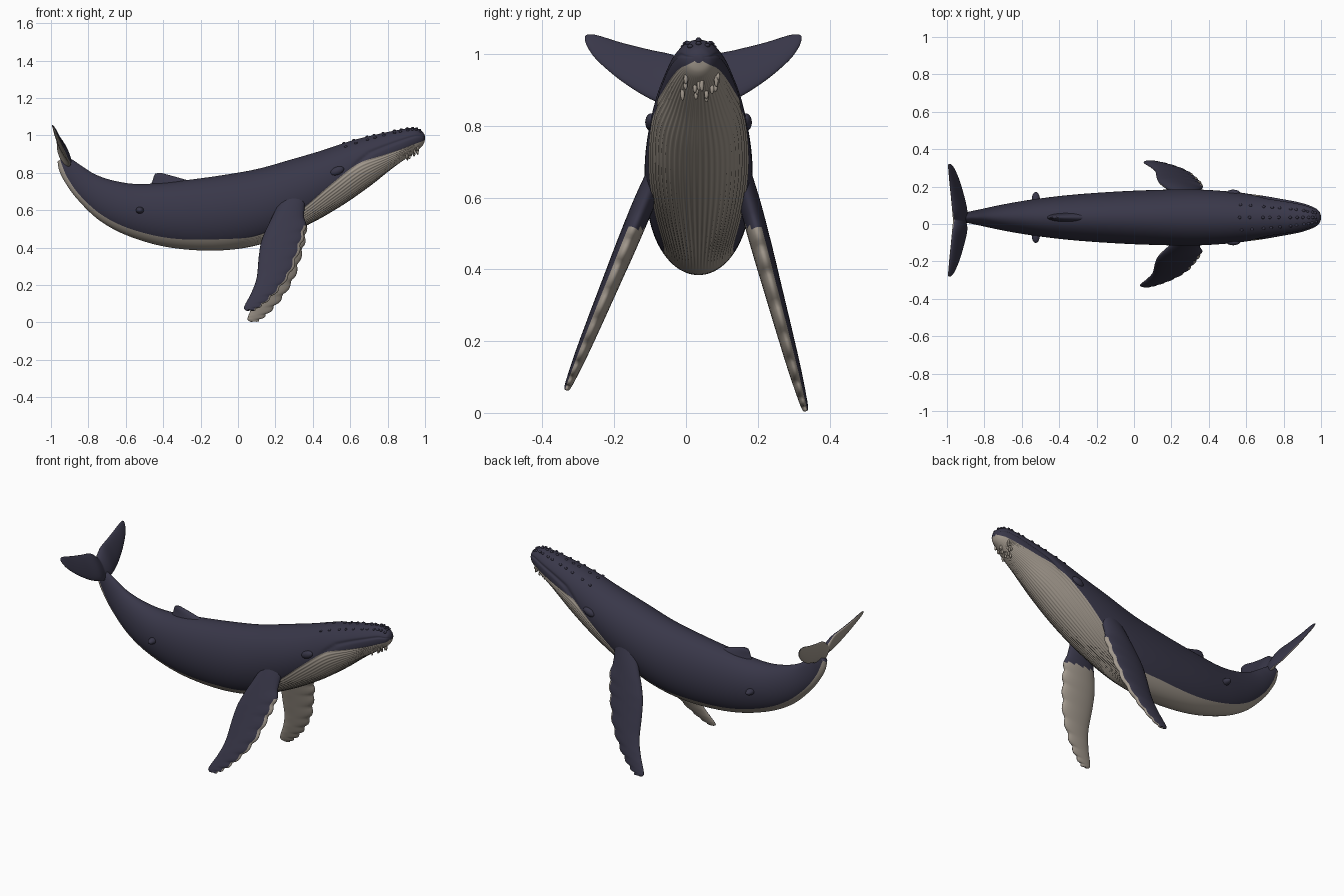
import bpy, bmesh, math, random
from mathutils import Vector, Matrix

if "Cube" in bpy.data.objects:
    bpy.data.objects.remove(bpy.data.objects["Cube"])

random.seed(4)
CY = 0.035  # body centre line in y


def material(name, rgb):
    m = bpy.data.materials.new(name)
    m.diffuse_color = (*rgb, 1)
    m.use_nodes = True
    m.node_tree.nodes["Principled BSDF"].inputs["Base Color"].default_value = m.diffuse_color
    return m


MATS = [material("slate blue skin", (0.040, 0.038, 0.066)),
        material("pale belly", (0.37, 0.325, 0.275))]


def at(st, t):
    """Catmull-Rom value of a station table at parameter t."""
    n = len(st) - 1
    i = min(int(t), n - 1)
    f = t - i
    a, b, c, d = (st[max(0, min(n, i + k))] for k in (-1, 0, 1, 2))
    return [0.5 * (2 * q + (r - p) * f + (2 * p - 5 * q + 4 * r - s) * f * f
                   + (3 * q - p - 3 * r + s) * f ** 3) for p, q, r, s in zip(a, b, c, d)]


def finish(bm, name):
    bmesh.ops.recalc_face_normals(bm, faces=bm.faces[:])
    me = bpy.data.meshes.new(name)
    for f in bm.faces:
        f.smooth = True
    bm.to_mesh(me)
    bm.free()
    for m in MATS:
        me.materials.append(m)
    ob = bpy.data.objects.new(name, me)
    bpy.context.collection.objects.link(ob)
    return ob


def loft(name, rings, rule):
    """Skin closed rings; rule(i, j) gives the material of each quad."""
    bm = bmesh.new()
    vs = [[bm.verts.new(p) for p in r] for r in rings]
    n = len(rings[0])
    for i in range(len(vs) - 1):
        for j in range(n):
            k = (j + 1) % n
            f = bm.faces.new((vs[i][j], vs[i][k], vs[i + 1][k], vs[i + 1][j]))
            f.material_index = rule(i, j)
    bm.faces.new(vs[0])
    bm.faces.new(vs[-1])
    return finish(bm, name)


# Body stations, tail to snout: top x,z, bottom x,z, half width, pale fraction
BODY = [(-.925, .89, -.965, .86, .018, .35), (-.885, .87, -.955, .81, .024, .28),
        (-.84, .84, -.925, .75, .030, .20), (-.76, .79, -.86, .66, .045, .15),
        (-.65, .755, -.74, .545, .070, .14), (-.52, .74, -.58, .46, .095, .14),
        (-.33, .755, -.36, .40, .120, .14), (-.10, .785, -.10, .385, .138, .15),
        (.10, .82, .13, .42, .147, .13), (.28, .87, .35, .51, .150, .25),
        (.45, .92, .54, .615, .140, .42), (.60, .97, .70, .725, .122, .52),
        (.74, 1.005, .82, .82, .100, .42), (.86, 1.03, .91, .885, .080, .34),
        (.94, 1.04, .965, .925, .058, .30), (.985, 1.02, .99, .95, .036, .28),
        (.999, 1.0, .999, .975, .012, .25)]


def body_point(t, th, pleat=0.0):
    tx, tz, bx, bz, w, _ = at(BODY, t)
    c = Vector(((tx + bx) / 2, CY, (tz + bz) / 2))
    up = Vector(((tx - bx) / 2, 0, (tz - bz) / 2))
    s = 1 - pleat
    if t > 10.6:  # mouth crease
        v = 0.25 - 0.35 * max(0, 11.5 - t)
        s -= 0.07 * min(1, (t - 10.6) * 2) * math.exp(-((math.sin(th) - v) / 0.09) ** 2)
    return c + up * math.sin(th) * s + Vector((0, w * math.cos(th) * s, 0))


LOW, HIGH, SUB = 48, 40, 8
rings = []
for i in range((len(BODY) - 1) * SUB + 1):
    t = i / SUB
    edge = math.asin(2 * at(BODY, t)[5] - 1)
    grow = max(0, min(1, t - 7.5, 14.5 - t))
    side = []
    for j in range(LOW + HIGH + 1):
        if j <= LOW:  # pleated throat
            th = -math.pi / 2 + (edge + math.pi / 2) * j / LOW
            g = 0.014 * grow * (1 - math.cos(j / LOW * 12 * math.tau))
        else:
            th = edge + (math.pi / 2 - edge) * (j - LOW) / HIGH
            g = 0
        side.append((th, g))
    ring = [body_point(t, th, g) for th, g in side]
    ring += [body_point(t, math.pi - th, g) for th, g in side[-2:0:-1]]
    rings.append(ring)
N = 2 * (LOW + HIGH)
loft("body", rings, lambda i, j: int(j < LOW or j >= N - LOW))


def fin(name, sections, rule, seg=24):
    """sections: (leading point, trailing point, half thickness vector)"""
    rs = []
    for lead, trail, n in sections:
        c, a = (lead + trail) / 2, (lead - trail) / 2
        rs.append([c + a * math.cos(k * math.tau / seg) + n * math.sin(k * math.tau / seg)
                   for k in range(seg)])
    return loft(name, rs, lambda i, j: rule(rs[i][j], (j + .5) * math.tau / seg))


# Flippers: leading x,z, trailing x,z, half thickness; knobbly leading edge
FLIP = [(.37, .69, .25, .70, .025), (.355, .61, .185, .57, .030), (.352, .50, .130, .45, .029),
        (.325, .40, .112, .36, .026), (.28, .28, .100, .24, .022), (.21, .18, .072, .16, .018),
        (.14, .11, .040, .10, .013), (.085, .072, .032, .074, .009), (.06, .063, .045, .063, .003)]


def flipper(name, side, spread, drop, shift):
    secs = []
    for i in range((len(FLIP) - 1) * 10 + 1):
        t = i / 10
        lx, lz, tx, tz, h = at(FLIP, t)
        if 1.5 < t < 7.5:
            b = 0.012 * abs(math.sin((t - 1.5) * math.pi * 1.5))
            lx, lz = lx + b, lz - b * 0.4
        pts = []
        for x, z in ((lx, lz), (tx, tz)):
            d = (0.65 - z) / 0.59
            pts.append(Vector((x + shift * d, CY + side * (0.125 + spread * d), 0.65 - (0.65 - z) * drop)))
        out = Vector((0, side * 0.59 * drop, spread)).normalized()
        secs.append((pts[0], pts[1], out * h))
    fin(name, secs, lambda p, a: int(p.z < .52 and (math.sin(a) < -.1 or math.cos(a) > .85)))


flipper("right_flipper", -1, 0.245, 1.0, 0.0)
flipper("left_flipper", 1, 0.175, 1.1, 0.02)

# Tail flukes: y, leading x,z, trailing x,z, half thickness
FLUKE = [(0, -.905, .83, -.960, .955, .024), (.05, -.895, .85, -.968, .995, .020),
         (.12, -.908, .875, -.976, 1.012, .016), (.20, -.93, .925, -.985, 1.032, .012),
         (.265, -.955, .98, -.991, 1.052, .008), (.292, -.972, 1.015, -.993, 1.055, .006),
         (.302, -.983, 1.038, -.990, 1.05, .002)]
half = []
for i in range((len(FLUKE) - 1) * 6 + 1):
    y, lx, lz, tx, tz, h = at(FLUKE, i / 6)
    p = Vector((tx - lx, 0, tz - lz)).normalized()
    half.append((y, lx, lz, tx, tz, Vector((p.z, 0, -p.x)) * h))
both = [(-h[0], *h[1:]) for h in half[:0:-1]] + half
fin("tail_flukes", [(Vector((lx, y + .02, lz)), Vector((tx, y + .02, tz)), n)
                    for y, lx, lz, tx, tz, n in both], lambda p, a: int(math.sin(a) < -.1))

# Dorsal fin
DORSAL = [(-.20, .74, -.48, .71, .030), (-.31, .772, -.458, .755, .018),
          (-.375, .79, -.45, .782, .011), (-.41, .80, -.442, .797, .004)]
secs = []
for i in range(25):
    lx, lz, tx, tz, h = at(DORSAL, i / 8)
    secs.append((Vector((lx, CY, lz)), Vector((tx, CY, tz)), Vector((0, h, 0))))
fin("dorsal_fin", secs, lambda p, a: 0)


def blobs(name, items, mat=0):
    """One object made of ellipsoids: (centre, radii, tilt about y)."""
    bm = bmesh.new()
    for c, r, tilt in items:
        bmesh.ops.create_uvsphere(bm, u_segments=14, v_segments=8, radius=1,
                                  matrix=Matrix.Translation(c) @ Matrix.Rotation(tilt, 4, 'Y')
                                  @ Matrix.Diagonal((*r, 1)))
    for f in bm.faces:
        f.material_index = mat
    return finish(bm, name)


# Brow bumps around the eyes and small bumps on the rear flanks
blobs("eye_bumps", [(Vector((.53, CY + s * .131, .81)), (.04, .018, .022), -.4) for s in (-1, 1)])
blobs("flank_bumps", [(Vector((-.525, CY + s * .095, .60)), (.022, .042, .018), 0) for s in (-1, 1)])

# Knobs on the head and short growths under the chin
knobs = []
for k in range(11):
    for deg in (90, 58, 122):
        t = 10.8 + k * 0.38 + random.uniform(-.08, .08)
        knobs.append((body_point(t, math.radians(deg)), (.009, .008, .006), -.3))
blobs("head_knobs", knobs)
growths = []
for k in range(16):
    t = 12.9 + random.random() * 1.1
    p = body_point(t, math.radians(-90 + random.uniform(-62, 62)))
    growths.append((p - Vector((0, 0, .006)), (.006, .006, random.uniform(.01, .022)), 0))
blobs("chin_growths", growths, 1)
